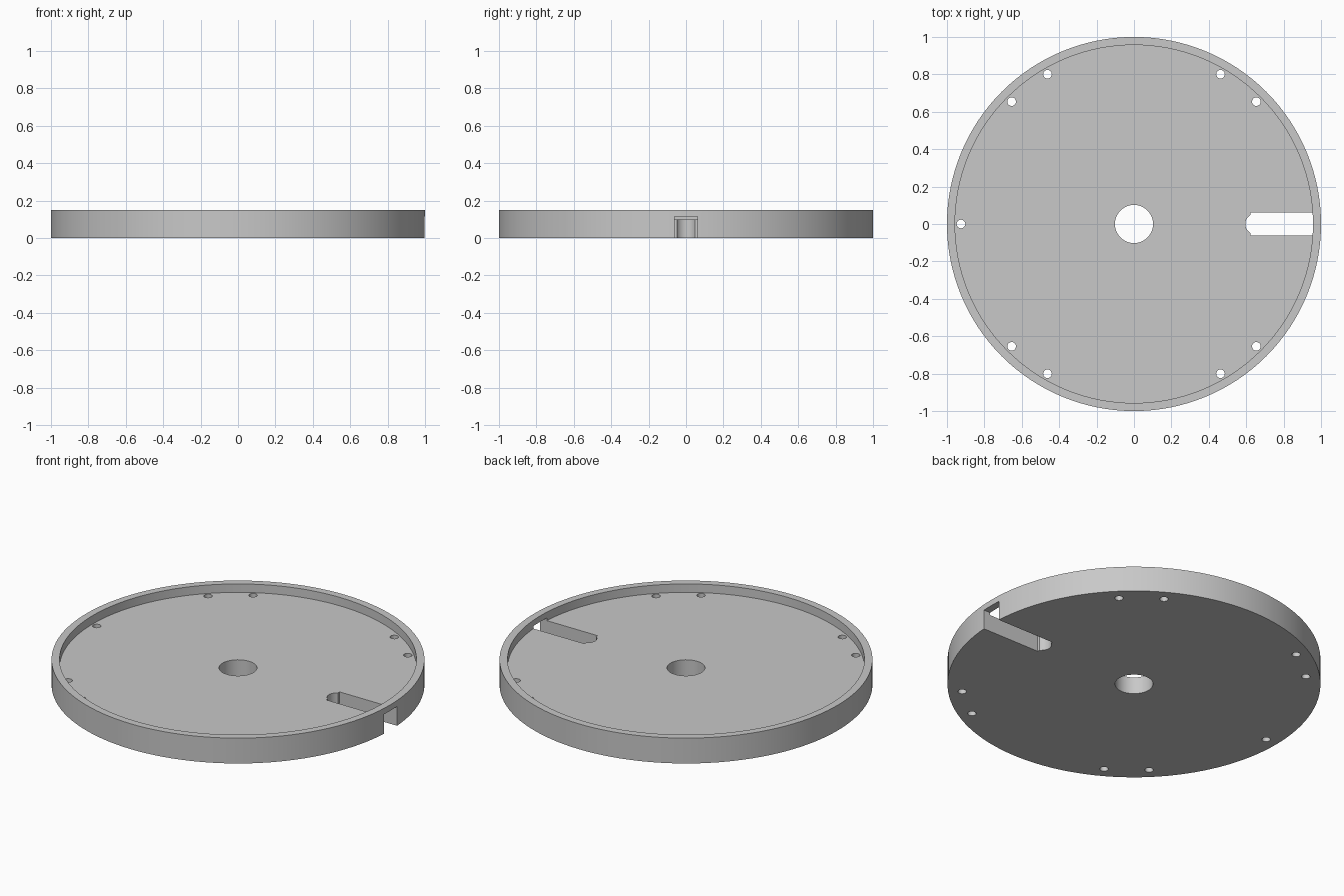
import bpy
from math import cos, sin, radians

cube = bpy.data.objects.get("Cube")
if cube:
    bpy.data.objects.remove(cube, do_unlink=True)

HEIGHT, FLOOR, NOTCH_TOP = 0.15, 0.10, 0.115
BELOW = -0.1

grey = bpy.data.materials.new("plain grey")
grey.use_nodes = True
grey.diffuse_color = (0.58, 0.58, 0.58, 1)
grey.node_tree.nodes["Principled BSDF"].inputs["Base Color"].default_value = grey.diffuse_color


def cylinder(name, x, y, radius, bottom, top, sides):
    bpy.ops.mesh.primitive_cylinder_add(vertices=sides, radius=radius, depth=top - bottom,
                                        location=(x, y, (top + bottom) / 2))
    obj = bpy.context.object
    obj.name = name
    obj.data.materials.append(grey)
    return obj


def box(name, x0, x1, half_width, bottom, top):
    bpy.ops.mesh.primitive_cube_add(size=1, location=((x0 + x1) / 2, 0, (bottom + top) / 2))
    obj = bpy.context.object
    obj.name = name
    obj.scale = (x1 - x0, 2 * half_width, top - bottom)
    obj.data.materials.append(grey)
    return obj


def cut(target, cutter):
    bpy.context.view_layer.update()
    mod = target.modifiers.new(cutter.name, 'BOOLEAN')
    mod.operation = 'DIFFERENCE'
    mod.solver = 'EXACT'
    mod.object = cutter
    bpy.context.view_layer.objects.active = target
    bpy.ops.object.modifier_apply(modifier=mod.name)
    bpy.data.objects.remove(cutter, do_unlink=True)


# Shallow round tray with a raised rim
tray = cylinder("round_tray", 0, 0, 1, 0, HEIGHT, 128)
cut(tray, cylinder("pocket", 0, 0, 0.957, FLOOR, 0.3, 128))

# Central bore
cut(tray, cylinder("bore", 0, 0, 0.102, BELOW, 0.3, 48))

# Radial slot that runs out under the rim, with a rounded inner end
cut(tray, box("slot", 0.622, 1.2, 0.062, BELOW, NOTCH_TOP))
cut(tray, cylinder("slot_end", 0.65, 0, 0.055, BELOW, NOTCH_TOP, 32))

# Screw holes just inside the rim
for angle in (45, 60, 120, 135, 180, 225, 240, 300, 315):
    a = radians(angle)
    cut(tray, cylinder("screw_hole", 0.925 * cos(a), 0.925 * sin(a), 0.023, BELOW, 0.3, 20))

# Smooth walls, sharp rims
bpy.ops.object.select_all(action='DESELECT')
tray.select_set(True)
bpy.context.view_layer.objects.active = tray
bpy.ops.object.shade_smooth_by_angle(angle=radians(30))
